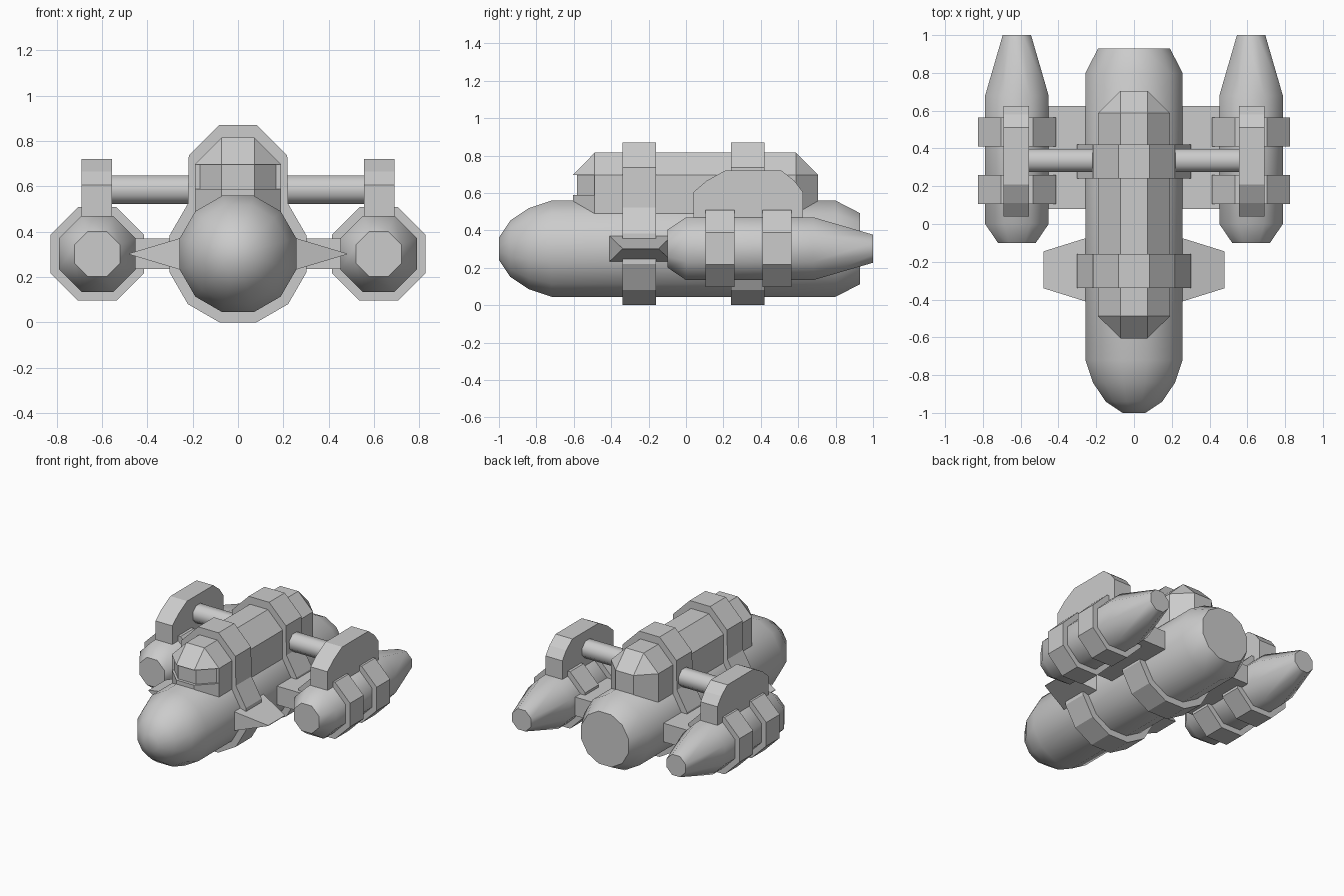
import bpy, bmesh, math

if "Cube" in bpy.data.objects:
    bpy.data.objects.remove(bpy.data.objects["Cube"])

def finish(bm, name, smooth=None):
    bmesh.ops.recalc_face_normals(bm, faces=bm.faces)
    me = bpy.data.meshes.new(name)
    bm.to_mesh(me)
    bm.free()
    ob = bpy.data.objects.new(name, me)
    bpy.context.collection.objects.link(ob)
    if smooth:
        bpy.ops.object.select_all(action='DESELECT')
        ob.select_set(True)
        bpy.context.view_layer.objects.active = ob
        bpy.ops.object.shade_smooth_by_angle(angle=math.radians(smooth))
    return ob

def ngon(n, apothem, cx=0, cz=0):
    """Regular polygon with flats facing the axes."""
    r = apothem / math.cos(math.pi / n)
    return [(cx + r * math.cos((i + .5) * 2 * math.pi / n),
             cz + r * math.sin((i + .5) * 2 * math.pi / n)) for i in range(n)]

def loft(name, rings, smooth=None):
    """Skin a list of equal-length 3D rings and cap both ends."""
    bm = bmesh.new()
    vs = [[bm.verts.new(p) for p in ring] for ring in rings]
    n = len(vs[0])
    for a, b in zip(vs, vs[1:]):
        for i in range(n):
            j = (i + 1) % n
            bm.faces.new((a[i], a[j], b[j], b[i]))
    bm.faces.new(vs[0])
    bm.faces.new(vs[-1])
    return finish(bm, name, smooth)

def along_y(name, profile, y0, y1):
    return loft(name, [[(x, y, z) for x, z in profile] for y in (y0, y1)])

def spindle(name, n, cx, cz, stations, smooth):
    return loft(name, [[(x, y, z) for x, z in ngon(n, r, cx, cz)] for y, r in stations], smooth)

def along_x(name, profile, x0, x1, smooth=None):
    return loft(name, [[(x, y, z) for y, z in profile] for x in (x0, x1)], smooth)

# Main hull with rounded nose and tapered tail
spindle("hull", 12, 0, .302, [(-1, .06), (-.94, .15), (-.84, .217), (-.72, .257),
                             (.8, .257), (.93, .19)], 35)

# Cabin: plan outline with chamfered corners, recessed windscreen, hipped roof
def plan(inset=0):
    w, f = .19 - inset, -.605 + inset
    return [(w, -.488), (.072, f), (-.072, f), (-w, -.488),
            (-.19, -.488), (-.19, .588), (-.072, .705), (.072, .705), (.19, .588), (.19, -.488)]

def cabin_slab(name, inset, z0, z1):
    pts = plan(inset)
    if inset == 0:
        pts = [p for i, p in enumerate(pts) if i not in (4, 9)]
    loft(name, [[(x, y, z) for x, y in pts] for z in (z0, z1)])

cabin_slab("cabin_base", 0, .49, .588)
cabin_slab("windscreen", .022, .588, .697)
bm = bmesh.new()
for i, (x, y) in enumerate(plan()):
    if i not in (4, 9):
        bm.verts.new((x, y, .697))
for x in (-.072, .072):
    for y in (-.488, .588):
        bm.verts.new((x, y, .815))
bmesh.ops.convex_hull(bm, input=bm.verts)
bmesh.ops.dissolve_limit(bm, angle_limit=.01, verts=bm.verts, edges=bm.edges)
finish(bm, "cabin_roof")

# Bands wrapping hull and cabin
lower = sorted(ngon(12, .302, 0, .302), key=lambda p: (math.atan2(p[1] - .302, p[0]) - math.pi / 2) % (2 * math.pi))
lower = lower[1:-1]  # drop the two top points, open at the top
band = lower + [(.217, .735), (.082, .87), (-.082, .87), (-.217, .735)]
for name, y0, y1 in (("front_band", -.34, -.16), ("rear_band", .24, .42)):
    along_y(name, band, y0, y1)

for s, side in ((1, "right"), (-1, "left")):
    # Engine pod and its two collars
    spindle(side + "_pod", 8, s * .62, .302,
            [(-.1, .10), (0, .168), (.68, .168), (1, .075)], 46)
    for k, y in enumerate((.105, .41)):
        along_y(f"{side}_pod_collar_{k + 1}", ngon(8, .206, s * .62, .302), y, y + .155)
    # Arched plate on top of the pod
    along_x(side + "_pod_arch", [(.04, .44), (.04, .605), (.11, .665), (.21, .72), (.51, .72),
                                 (.58, .665), (.625, .605), (.625, .44)], s * .555, s * .69)
    # Strut from cabin to arch
    along_x(side + "_strut", ngon(8, .062, .336, .585), s * .15, s * .6, 46)
    # Rear wing slab
    along_x(side + "_wing", [(.08, .235), (.625, .235), (.625, .37), (.08, .37)], s * .2, s * .55)
    # Front wedge fin tapering to a knife edge
    loft(side + "_fin", [
        [(s * .24, -.415, .228), (s * .24, -.07, .228), (s * .24, -.07, .376), (s * .24, -.415, .376)],
        [(s * .48, -.34, .3), (s * .48, -.145, .3), (s * .48, -.145, .304), (s * .48, -.34, .304)]])
